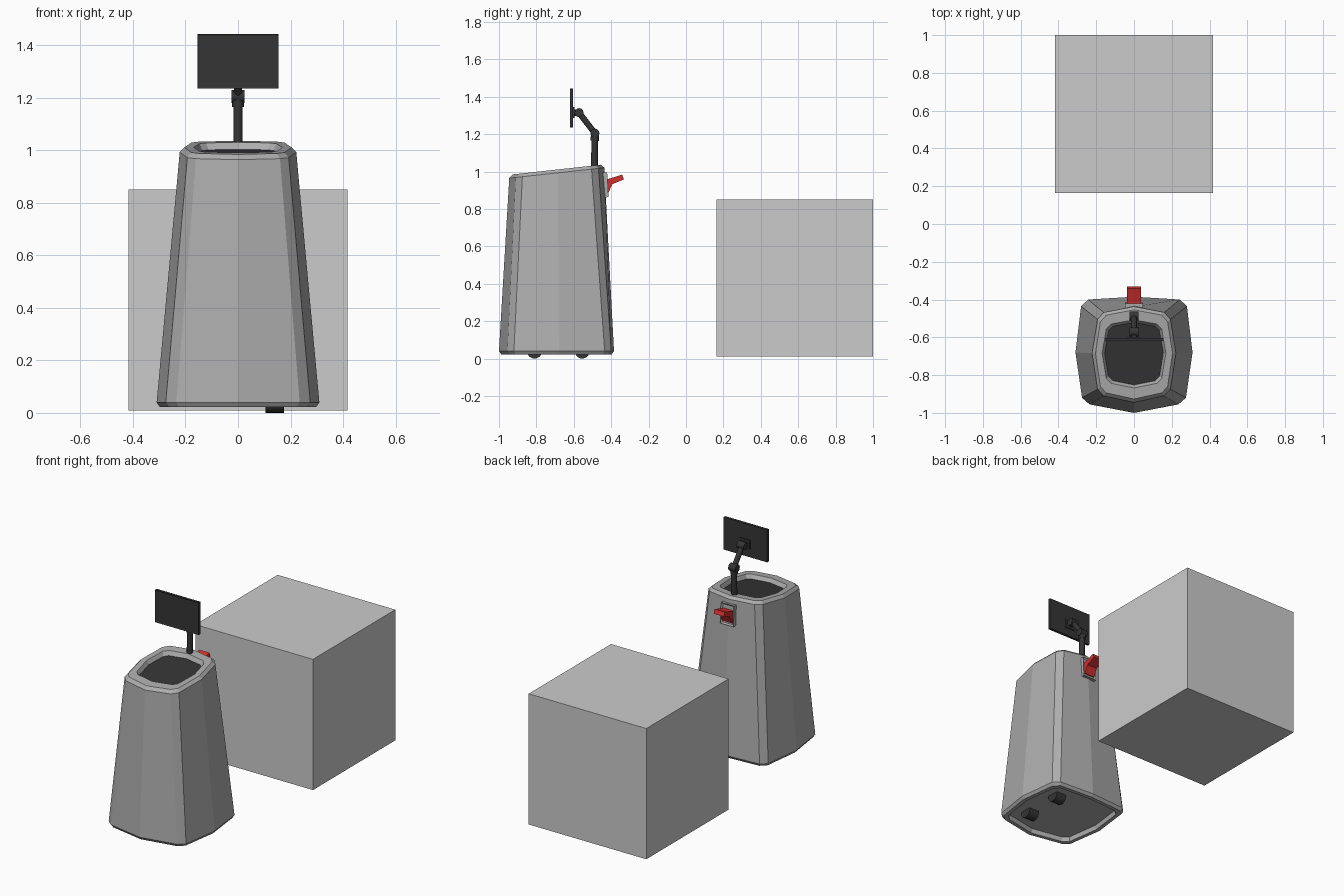
import bpy, bmesh, math
from mathutils import Vector, Matrix

if "Cube" in bpy.data.objects:
    bpy.data.objects.remove(bpy.data.objects["Cube"])


def material(name, rgb):
    m = bpy.data.materials.new(name)
    m.diffuse_color = (*rgb, 1)
    m.use_nodes = True
    m.node_tree.nodes["Principled BSDF"].inputs["Base Color"].default_value = m.diffuse_color
    return m


SHELL = material("shell_grey", (0.42, 0.42, 0.42))
DARK = material("black", (0.035, 0.035, 0.035))
RED = material("red", (0.65, 0.03, 0.03))


def finish(name, bm, mat=None):
    bmesh.ops.recalc_face_normals(bm, faces=bm.faces)
    me = bpy.data.meshes.new(name)
    bm.to_mesh(me)
    bm.free()
    ob = bpy.data.objects.new(name, me)
    bpy.context.collection.objects.link(ob)
    if mat:
        me.materials.append(mat)
    return ob


def box(name, lo, hi, mat=None, inset=None):
    """Box between two corners; inset = (normal, border, depth) recesses one face."""
    lo, hi = Vector(lo), Vector(hi)
    bm = bmesh.new()
    bmesh.ops.create_cube(bm, size=1, matrix=Matrix.Translation((lo + hi) / 2)
                          @ Matrix.Diagonal((*(hi - lo), 1)))
    if inset:
        bm.normal_update()
        f = [f for f in bm.faces if f.normal.dot(Vector(inset[0])) > 0.9]
        bmesh.ops.inset_region(bm, faces=f, thickness=inset[1], depth=-inset[2])
    return finish(name, bm, mat)


def rod(name, a, b, r, mat, sides=12):
    a, b = Vector(a), Vector(b)
    d = b - a
    bm = bmesh.new()
    bmesh.ops.create_cone(bm, cap_ends=True, segments=sides, radius1=r, radius2=r, depth=d.length,
                          matrix=Matrix.Translation((a + b) / 2)
                          @ d.to_track_quat('Z', 'Y').to_matrix().to_4x4())
    ob = finish(name, bm, mat)
    for p in ob.data.polygons:
        p.use_smooth = len(p.vertices) == 4
    return ob


def loft(name, rings, mat, caps=(True, True)):
    bm = bmesh.new()
    vs = [[bm.verts.new(p) for p in r] for r in rings]
    n = len(rings[0])
    for a, b in zip(vs, vs[1:]):
        for i in range(n):
            j = (i + 1) % n
            bm.faces.new((a[i], a[j], b[j], b[i]))
    if caps[0]:
        bm.faces.new(vs[0][::-1])
    if caps[1]:
        bm.faces.new(vs[-1])
    return finish(name, bm, mat)


# Twelve-sided outlines, given as the right half from front to back
def mirrored(half):
    return half + [(-x, y) for x, y in half[-2:0:-1]]


BASE = mirrored([(0, -1.0), (.235, -.955), (.275, -.92), (.31, -.68),
                 (.28, -.435), (.243, -.40), (0, -.385)])
TOP = mirrored([(0, -.945), (.16, -.91), (.193, -.875), (.222, -.685),
                (.193, -.505), (.16, -.468), (0, -.437)])


def base_ring(s, z):
    return [(x * s, -.69 + (y + .69) * s, z) for x, y in BASE]


def top_ring(sx, sy, drop):
    pts = [(x * sx, -.68 + (y + .68) * sy) for x, y in TOP]
    return [(x, y, 1.0865 + .11 * y - drop) for x, y in pts]


# Tapered body with hollow underside, slanted rim and shallow tray
loft("body_shell", [base_ring(.86, .05), base_ring(.88, .022), base_ring(.96, .022),
                    base_ring(1, .04), top_ring(1, 1, .018), top_ring(.92, .93, 0),
                    top_ring(.76, .71, 0), top_ring(.70, .65, .025)], SHELL, (True, False))
loft("tray_panel", [top_ring(.70, .65, .035), top_ring(.70, .65, .025)], DARK)

# Wheels under the right side
for label, y in (("front", -.81), ("back", -.555)):
    rod(label + "_wheel", (.105, y, .04), (.175, y, .04), .04, DARK, 20)

# Screen stand: post, knuckles and bent arm
post, elbow, head = (0, -.49, 1.01), (0, -.487, 1.205), (0, -.572, 1.315)
rod("post", post, elbow, .018, DARK)
rod("arm", elbow, head, .016, DARK)
rod("screen_neck", head, (0, -.603, 1.315), .018, DARK)
for label, c, r in (("lower", elbow, .024), ("upper", head, .024)):
    rod(label + "_knuckle", (-.025, c[1], c[2]), (.025, c[1], c[2]), r, DARK)
rod("post_collar", (0, -.488, 1.165), (0, -.487, 1.195), .022, DARK)
box("screen_mount", (-.035, -.605, 1.285), (.035, -.597, 1.345), DARK)
box("screen", (-.155, -.62, 1.235), (.155, -.603, 1.443), DARK, ((0, -1, 0), .008, .003))

# Rear latch plate, leaning with the back wall
plate = box("latch_plate", (-.047, -.016, -.066), (.047, .016, .066), SHELL, ((0, 1, 0), .012, .008))
plate.matrix_world = Matrix.Translation((0, -.434, .928)) @ Matrix.Rotation(math.radians(3), 4, 'X')

# Red lever extruded from its side profile
LEVER = [(-.43, .882), (-.417, .882), (-.394, .932), (-.332, .958),
         (-.342, .984), (-.415, .96), (-.43, .96)]
loft("red_lever", [[(x, y, z) for y, z in LEVER] for x in (-.036, .036)], RED)

# Large cube behind
box("cargo_cube", (-.418, .164, .01), (.418, 1.0, .85))
